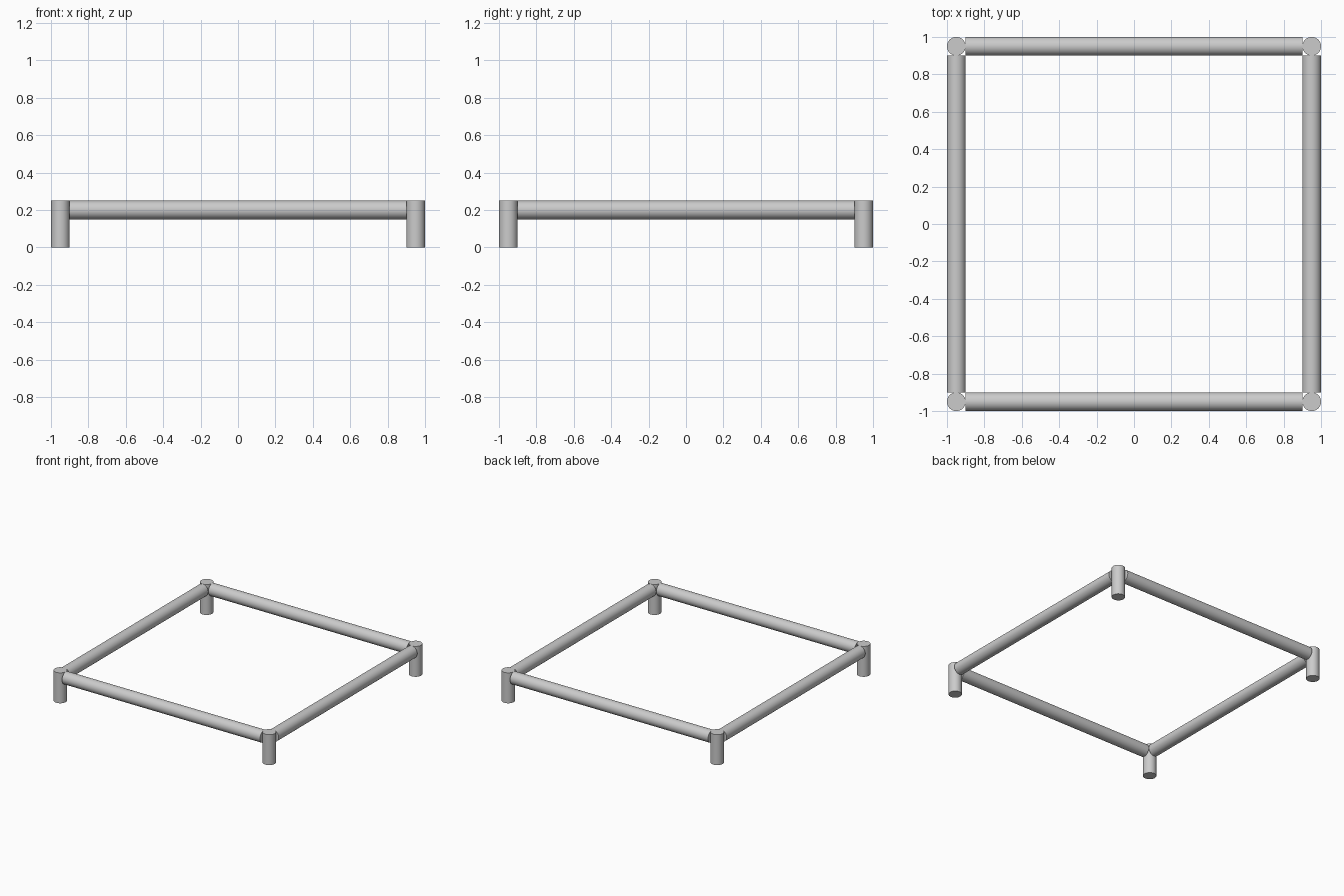
import bpy
from math import pi

if "Cube" in bpy.data.objects:
    bpy.data.objects.remove(bpy.data.objects["Cube"])

R = 0.05      # tube radius
C = 0.95      # post centre offset
H = 0.25      # post height


def tube(name, length, location, rotation=(0, 0, 0)):
    bpy.ops.mesh.primitive_cylinder_add(vertices=48, radius=R, depth=length,
                                        location=location, rotation=rotation)
    obj = bpy.context.object
    obj.name = name
    bpy.ops.object.shade_smooth_by_angle()
    return obj


# Corner posts
for sx, side in ((-1, "left"), (1, "right")):
    for sy, end in ((-1, "front"), (1, "back")):
        tube(f"{end}_{side}_post", H, (sx * C, sy * C, H / 2))

# Horizontal rails, flat-ended where they touch the posts
rail_length = 2 * (C - R)
for s, end, side in ((-1, "front", "left"), (1, "back", "right")):
    tube(f"{end}_rail", rail_length, (0, s * C, H - R), (0, pi / 2, 0))
    tube(f"{side}_rail", rail_length, (s * C, 0, H - R), (pi / 2, 0, 0))
